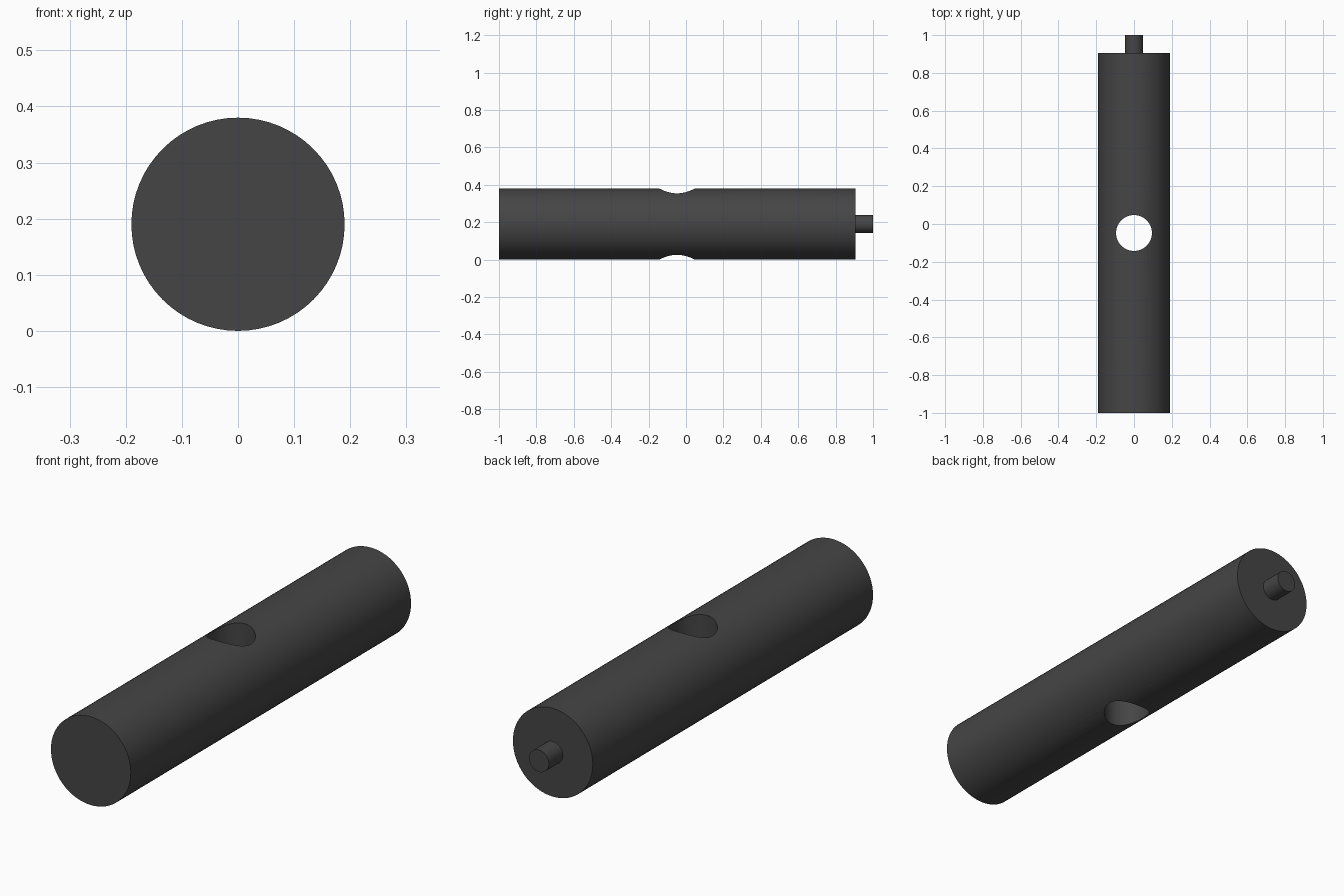
import bpy
import math

if "Cube" in bpy.data.objects:
    bpy.data.objects.remove(bpy.data.objects["Cube"])

R = 0.19            # body radius, also axis height
Y0, Y1 = -1.0, 0.905
MID = (Y0 + Y1) / 2

dark = bpy.data.materials.new("dark_grey")
dark.diffuse_color = (0.06, 0.06, 0.06, 1)
dark.use_nodes = True
dark.node_tree.nodes["Principled BSDF"].inputs["Base Color"].default_value = dark.diffuse_color


def cylinder(name, radius, length, location, along_y=True, sides=64):
    rot = (math.pi / 2, 0, 0) if along_y else (0, 0, 0)
    bpy.ops.mesh.primitive_cylinder_add(vertices=sides, radius=radius, depth=length,
                                        location=location, rotation=rot)
    ob = bpy.context.object
    ob.name = name
    ob.data.materials.append(dark)
    return ob


# Main rod with a vertical cross hole at its middle
body = cylinder("rod_body", R, Y1 - Y0, (0, MID, R))
cutter = cylinder("hole_cutter", R / 2, 1.0, (0, MID, R), along_y=False)
cutter.hide_render = True
cut = body.modifiers.new("cross_hole", 'BOOLEAN')
cut.operation = 'DIFFERENCE'
cut.solver = 'EXACT'
cut.object = cutter
bpy.context.view_layer.objects.active = body
bpy.ops.object.modifier_apply(modifier=cut.name)
bpy.data.objects.remove(cutter, do_unlink=True)

# Small pin on the back end
pin = cylinder("end_pin", R / 4, 1.0 - Y1, (0, (Y1 + 1.0) / 2, R), sides=32)

# Smooth round walls, keep the rims sharp
for ob in (body, pin):
    bpy.ops.object.select_all(action='DESELECT')
    ob.select_set(True)
    bpy.context.view_layer.objects.active = ob
    bpy.ops.object.shade_smooth_by_angle(angle=math.radians(30))
